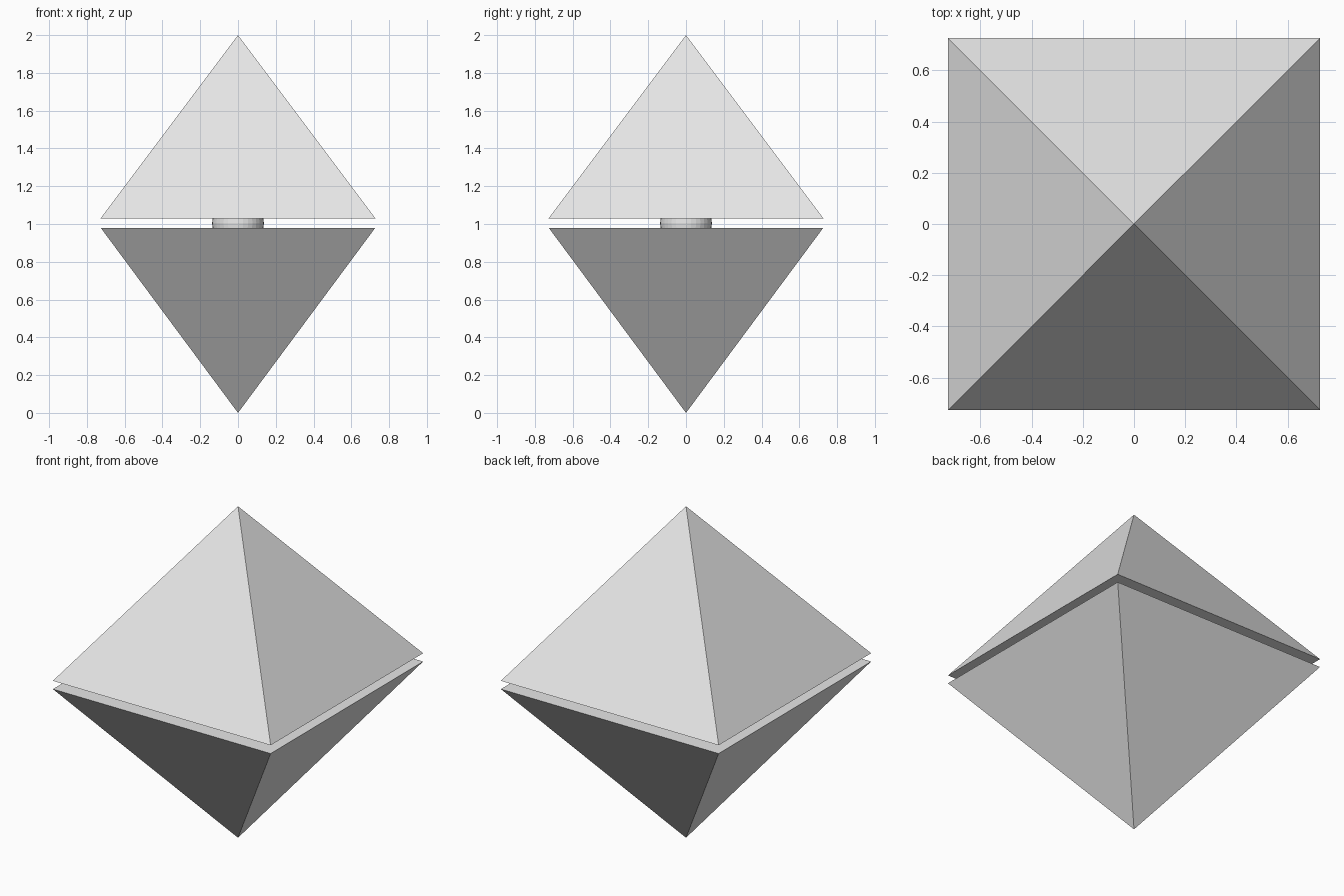
import bpy
import math

cube = bpy.data.objects.get("Cube")
if cube:
    bpy.data.objects.remove(cube, do_unlink=True)

HALF = 0.727          # half the side of each square base
LOWER_TOP = 0.98      # base height of the lower pyramid
UPPER_BOTTOM = 1.03   # base height of the upper pyramid

# Single light grey finish
grey = bpy.data.materials.new("light_grey")
grey.use_nodes = True
colour = (0.8, 0.8, 0.8, 1.0)
grey.diffuse_color = colour
bsdf = next(n for n in grey.node_tree.nodes if n.type == "BSDF_PRINCIPLED")
bsdf.inputs["Base Color"].default_value = colour


def finish(name):
    obj = bpy.context.object
    obj.name = name
    obj.data.name = name
    obj.data.materials.append(grey)
    bpy.ops.object.transform_apply(location=True, rotation=True, scale=True)
    return obj


def pyramid(name, base_z, apex_z):
    """Closed square pyramid with sides parallel to x and y."""
    h = apex_z - base_z
    verts = [(-HALF, -HALF, base_z), (HALF, -HALF, base_z),
             (HALF, HALF, base_z), (-HALF, HALF, base_z), (0, 0, apex_z)]
    faces = [(3, 2, 1, 0)] + [(i, (i + 1) % 4, 4) for i in range(4)]
    if h < 0:  # keep the normals outward when pointing down
        faces = [f[::-1] for f in faces]
    mesh = bpy.data.meshes.new(name)
    mesh.from_pydata(verts, [], faces)
    mesh.materials.append(grey)
    obj = bpy.data.objects.new(name, mesh)
    bpy.context.collection.objects.link(obj)
    return obj


# Two facing pyramids with a narrow gap
pyramid("upper_pyramid", UPPER_BOTTOM, 2.0)
pyramid("lower_pyramid", LOWER_TOP, 0.0)

# Faceted ball joint showing in the gap
bpy.ops.mesh.primitive_uv_sphere_add(
    segments=32, ring_count=16, radius=0.137,
    location=(0, 0, (LOWER_TOP + UPPER_BOTTOM) / 2))
finish("centre_ball")
